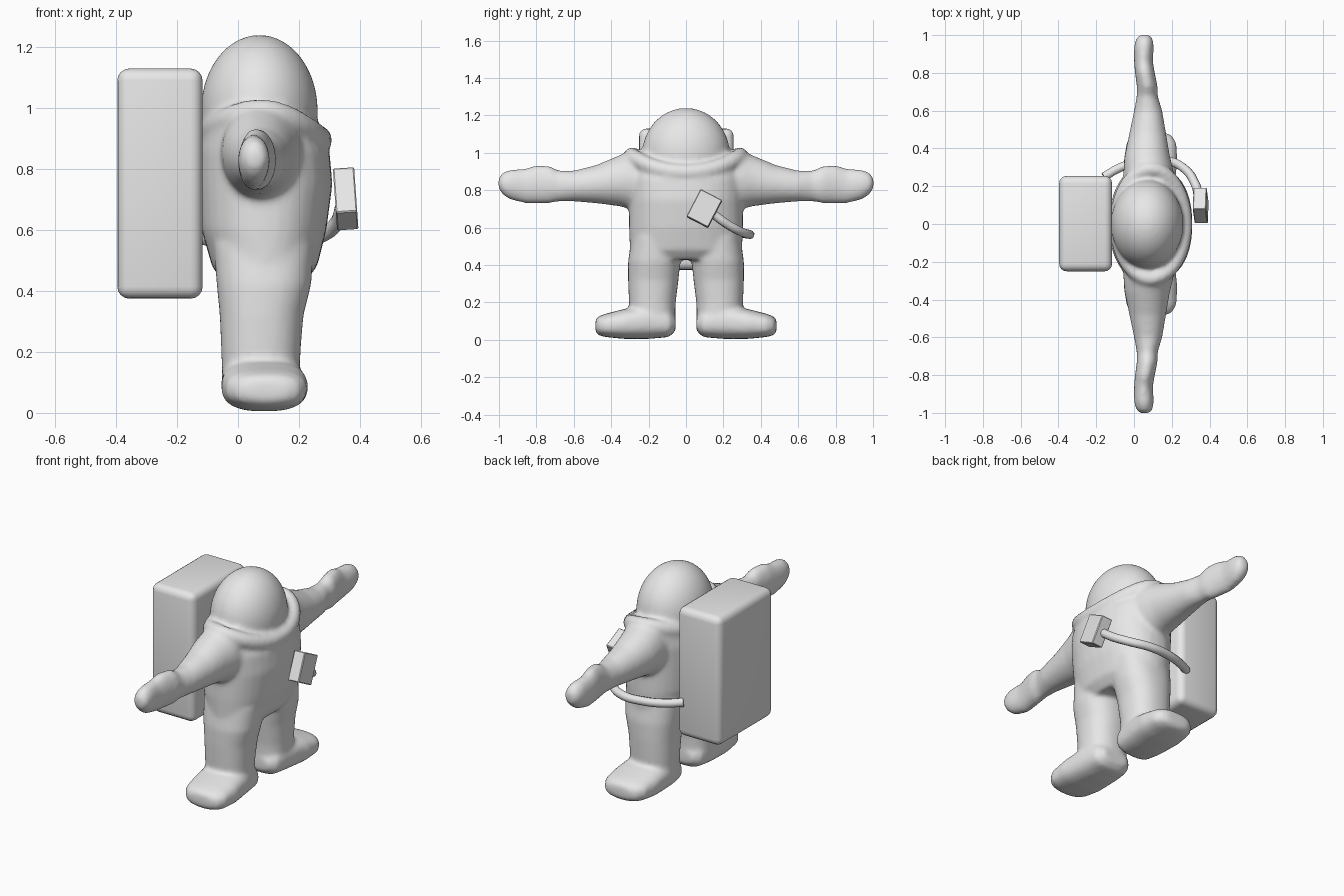
import bpy, bmesh, math
from mathutils import Vector

cube = bpy.data.objects.get("Cube")
if cube:
    bpy.data.objects.remove(cube, do_unlink=True)

grey = bpy.data.materials.new("suit grey")
grey.use_nodes = True
grey.diffuse_color = (0.8, 0.8, 0.8, 1)
grey.node_tree.nodes["Principled BSDF"].inputs["Base Color"].default_value = (0.8, 0.8, 0.8, 1)


def loft(bm, axis, rings, side=1, power=2.3, count=32):
    """Skin rounded sections given as (position, u0, u1, v0, v1) along z or y."""
    loops = []
    for pos, u0, u1, v0, v1 in rings:
        loop = []
        for i in range(count):
            t = math.tau * i / count
            c, s = math.cos(t), math.sin(t)
            u = (u0 + u1) / 2 + (u1 - u0) / 2 * math.copysign(abs(c) ** (2 / power), c)
            v = (v0 + v1) / 2 + (v1 - v0) / 2 * math.copysign(abs(s) ** (2 / power), s)
            co = (u, v * side, pos) if axis == "z" else (u, pos * side, v)
            loop.append(bm.verts.new(co))
        loops.append(loop)
    faces = [bm.faces.new(loops[0]), bm.faces.new(loops[-1][::-1])]
    for a, b in zip(loops, loops[1:]):
        for i in range(count):
            j = (i + 1) % count
            faces.append(bm.faces.new((a[i], b[i], b[j], a[j])))
    bmesh.ops.recalc_face_normals(bm, faces=faces)


def finish(name, bm):
    mesh = bpy.data.meshes.new(name)
    bm.to_mesh(mesh)
    bm.free()
    mesh.materials.append(grey)
    obj = bpy.data.objects.new(name, mesh)
    bpy.context.collection.objects.link(obj)
    return obj


def rounded_box(name, size, location, rotation, radius, segments):
    bm = bmesh.new()
    bmesh.ops.create_cube(bm, size=1)
    bmesh.ops.scale(bm, vec=size, verts=bm.verts)
    bmesh.ops.bevel(bm, geom=bm.edges[:], offset=radius, segments=segments,
                    profile=0.5, affect="EDGES")
    obj = finish(name, bm)
    obj.location, obj.rotation_euler = location, rotation
    for face in obj.data.polygons:
        face.use_smooth = segments > 1
    return obj


# Suit: torso
bm = bmesh.new()
loft(bm, "z", [
    (0.43, -0.05, 0.22, -0.26, 0.26),
    (0.48, -0.085, 0.26, -0.30, 0.30),
    (0.60, -0.12, 0.29, -0.305, 0.305),
    (0.75, -0.13, 0.31, -0.305, 0.305),
    (0.86, -0.13, 0.30, -0.31, 0.31),
    (0.94, -0.11, 0.26, -0.31, 0.31),
    (1.00, -0.06, 0.21, -0.27, 0.27)])

# Legs, outward-turned boots and arms
for side in (1, -1):
    loft(bm, "z", [
        (0.05, -0.05, 0.20, 0.06, 0.29),
        (0.20, -0.055, 0.205, 0.055, 0.305),
        (0.32, -0.06, 0.215, 0.04, 0.31),
        (0.42, -0.07, 0.24, 0.03, 0.31),
        (0.55, -0.08, 0.25, 0.03, 0.29)], side)
    loft(bm, "y", [
        (0.055, 0.00, 0.16, 0.05, 0.12),
        (0.09, -0.04, 0.20, 0.015, 0.16),
        (0.20, -0.055, 0.215, 0.005, 0.19),
        (0.33, -0.055, 0.23, 0.005, 0.165),
        (0.43, -0.04, 0.225, 0.015, 0.14),
        (0.47, -0.01, 0.20, 0.025, 0.125),
        (0.485, 0.03, 0.16, 0.045, 0.105)], side, 2.6)
    loft(bm, "y", [
        (0.20, -0.06, 0.22, 0.70, 1.00),
        (0.30, -0.055, 0.205, 0.70, 1.01),
        (0.36, -0.05, 0.19, 0.715, 0.985),
        (0.48, -0.025, 0.17, 0.73, 0.935),
        (0.60, 0.00, 0.15, 0.74, 0.905),
        (0.68, 0.015, 0.125, 0.74, 0.905),
        (0.73, 0.015, 0.125, 0.73, 0.93),
        (0.80, 0.005, 0.11, 0.73, 0.935),
        (0.86, 0.00, 0.10, 0.73, 0.915),
        (0.94, 0.00, 0.105, 0.75, 0.91),
        (0.98, 0.01, 0.10, 0.775, 0.895),
        (1.003, 0.03, 0.08, 0.81, 0.865)], side, 2)

# Helmet dome
dome = bmesh.ops.create_uvsphere(bm, u_segments=48, v_segments=24, radius=1)["verts"]
bmesh.ops.scale(bm, vec=(0.192, 0.235, 0.25), verts=dome)
bmesh.ops.translate(bm, vec=(0.07, 0, 0.99), verts=dome)

# Collar ring, high over the shoulders and low at the chest
around, across = 64, 12
grid = []
for i in range(around):
    t = math.tau * i / around
    c, s = math.cos(t), math.sin(t)
    centre = Vector((0.09 + 0.18 * c, 0.29 * s, 0.91 - 0.015 * c + 0.075 * s * s))
    row = []
    for j in range(across):
        p = math.tau * j / across
        out = 0.04 * math.cos(p)
        row.append(bm.verts.new(centre + Vector((out * c, out * s, 0.045 * math.sin(p)))))
    grid.append(row)
ring = []
for i in range(around):
    a, b = grid[i], grid[(i + 1) % around]
    for j in range(across):
        k = (j + 1) % across
        ring.append(bm.faces.new((a[j], b[j], b[k], a[k])))
bmesh.ops.recalc_face_normals(bm, faces=ring)

# Fuse the suit into one soft surface
suit = finish("space_suit", bm)
remesh = suit.modifiers.new("fuse", "REMESH")
remesh.mode = "VOXEL"
remesh.voxel_size = 0.012
remesh.use_smooth_shade = True
soften = suit.modifiers.new("soften", "SMOOTH")
soften.factor = 0.5
soften.iterations = 10

# Life-support backpack and chest control box
rounded_box("backpack", (0.28, 0.505, 0.755), (-0.256, 0.002, 0.752), (0, 0, 0), 0.04, 4)
rounded_box("chest_box", (0.07, 0.13, 0.165), (0.353, 0.098, 0.702),
            (math.radians(-27.5), math.radians(-4), 0), 0.004, 1)

# Hose from the chest box round the hip to the backpack
path = [(0.34, 0.15, 0.67), (0.325, 0.21, 0.625), (0.27, 0.29, 0.58), (0.18, 0.335, 0.565),
        (0.05, 0.335, 0.565), (-0.07, 0.30, 0.57), (-0.16, 0.25, 0.58)]
curve = bpy.data.curves.new("hose", "CURVE")
curve.dimensions = "3D"
curve.bevel_depth = 0.024
curve.bevel_resolution = 3
curve.use_fill_caps = True
spline = curve.splines.new("BEZIER")
spline.bezier_points.add(len(path) - 1)
for point, co in zip(spline.bezier_points, path):
    point.co = co
    point.handle_left_type = point.handle_right_type = "AUTO"
curve.materials.append(grey)
bpy.context.collection.objects.link(bpy.data.objects.new("hose", curve))
